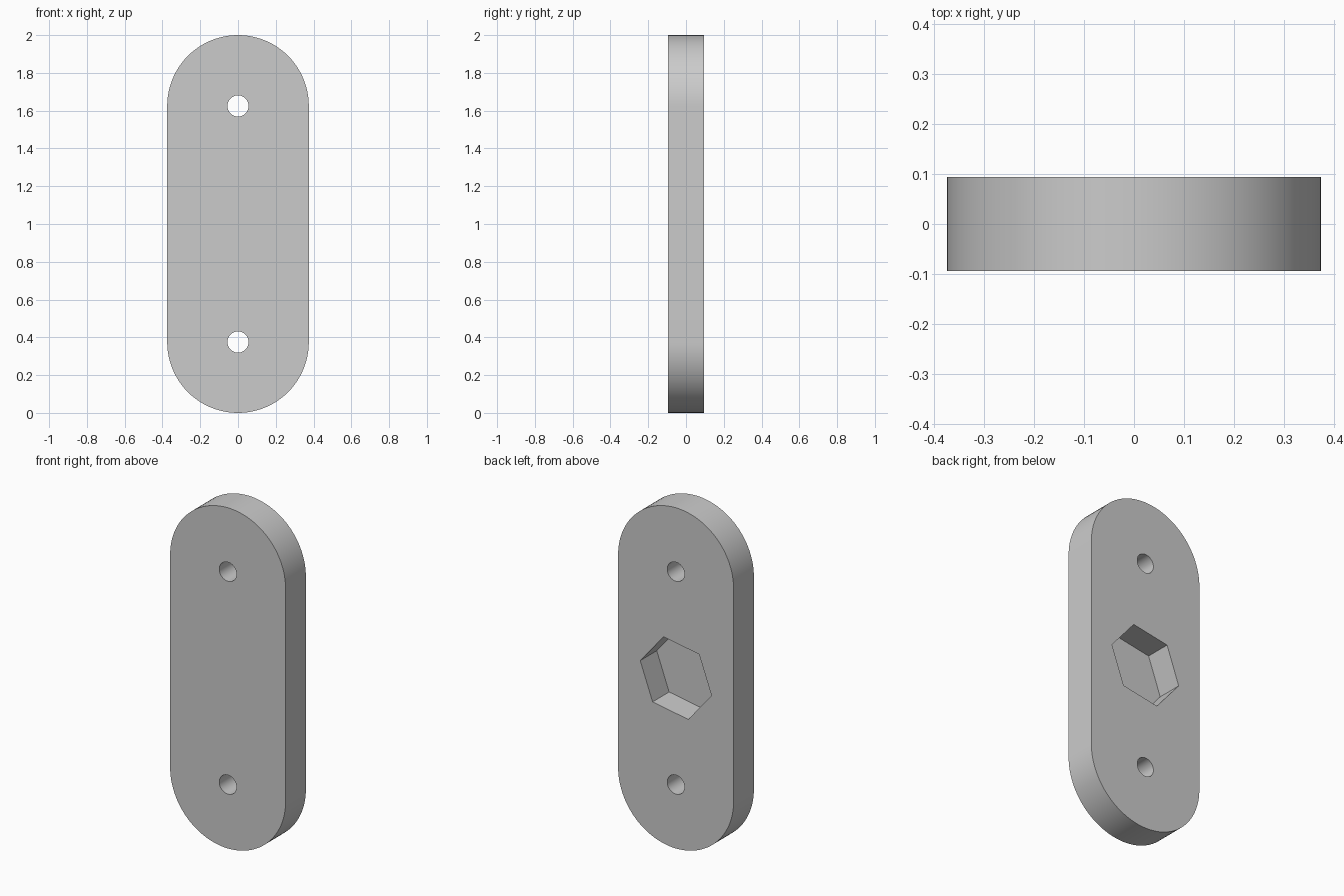
import bpy, bmesh
from math import sin, cos, pi, radians

if "Cube" in bpy.data.objects:
    bpy.data.objects.remove(bpy.data.objects["Cube"])

HEIGHT, RADIUS, HALF_DEPTH = 2.0, 0.375, 0.094
HOLE_RADIUS, POCKET_RADIUS, POCKET_DEPTH = 0.056, 0.235, 0.153
END_HEIGHTS = (RADIUS, HEIGHT - RADIUS)


def arc(z, radius, start, sweep, steps):
    """Points on an arc in the xz plane, centred on x = 0."""
    angles = [start + sweep * i / steps for i in range(steps + 1)]
    return [(radius * cos(a), z + radius * sin(a)) for a in angles]


def prism(name, outline, y0, y1):
    """Extrude an xz outline from y0 to y1."""
    bm = bmesh.new()
    face = bm.faces.new([bm.verts.new((x, y0, z)) for x, z in outline])
    extruded = bmesh.ops.extrude_face_region(bm, geom=[face])["geom"]
    moved = [v for v in extruded if isinstance(v, bmesh.types.BMVert)]
    bmesh.ops.translate(bm, verts=moved, vec=(0, y1 - y0, 0))
    bmesh.ops.recalc_face_normals(bm, faces=bm.faces)
    mesh = bpy.data.meshes.new(name)
    bm.to_mesh(mesh)
    bm.free()
    obj = bpy.data.objects.new(name, mesh)
    bpy.context.collection.objects.link(obj)
    return obj


# Plate with two rounded ends
outline = arc(END_HEIGHTS[1], RADIUS, 0, pi, 48) + arc(END_HEIGHTS[0], RADIUS, pi, pi, 48)
plate = prism("plate", outline, -HALF_DEPTH, HALF_DEPTH)

grey = bpy.data.materials.new("grey")
grey.use_nodes = True
grey.diffuse_color = (0.6, 0.6, 0.6, 1)
grey.node_tree.nodes["Principled BSDF"].inputs["Base Color"].default_value = grey.diffuse_color
plate.data.materials.append(grey)

# Cutters: a through hole at each end, a tilted hexagonal pocket in the back
cutters = [prism("hole_cutter", arc(z, HOLE_RADIUS, 0, 2 * pi, 48)[:-1], -1, 1)
           for z in END_HEIGHTS]
hexagon = arc(HEIGHT / 2, POCKET_RADIUS, radians(10), 2 * pi, 6)[:-1]
cutters.append(prism("pocket_cutter", hexagon, HALF_DEPTH - POCKET_DEPTH, 1))

bpy.ops.object.select_all(action="DESELECT")
plate.select_set(True)
bpy.context.view_layer.objects.active = plate
for cutter in cutters:
    cutter.hide_render = True
    cut = plate.modifiers.new(cutter.name, "BOOLEAN")
    cut.operation = "DIFFERENCE"
    cut.solver = "EXACT"
    cut.object = cutter
    bpy.ops.object.modifier_apply(modifier=cut.name)
    bpy.data.objects.remove(cutter)

# Smooth the round walls and keep the rims crisp
bpy.ops.object.shade_smooth_by_angle(angle=radians(30))
